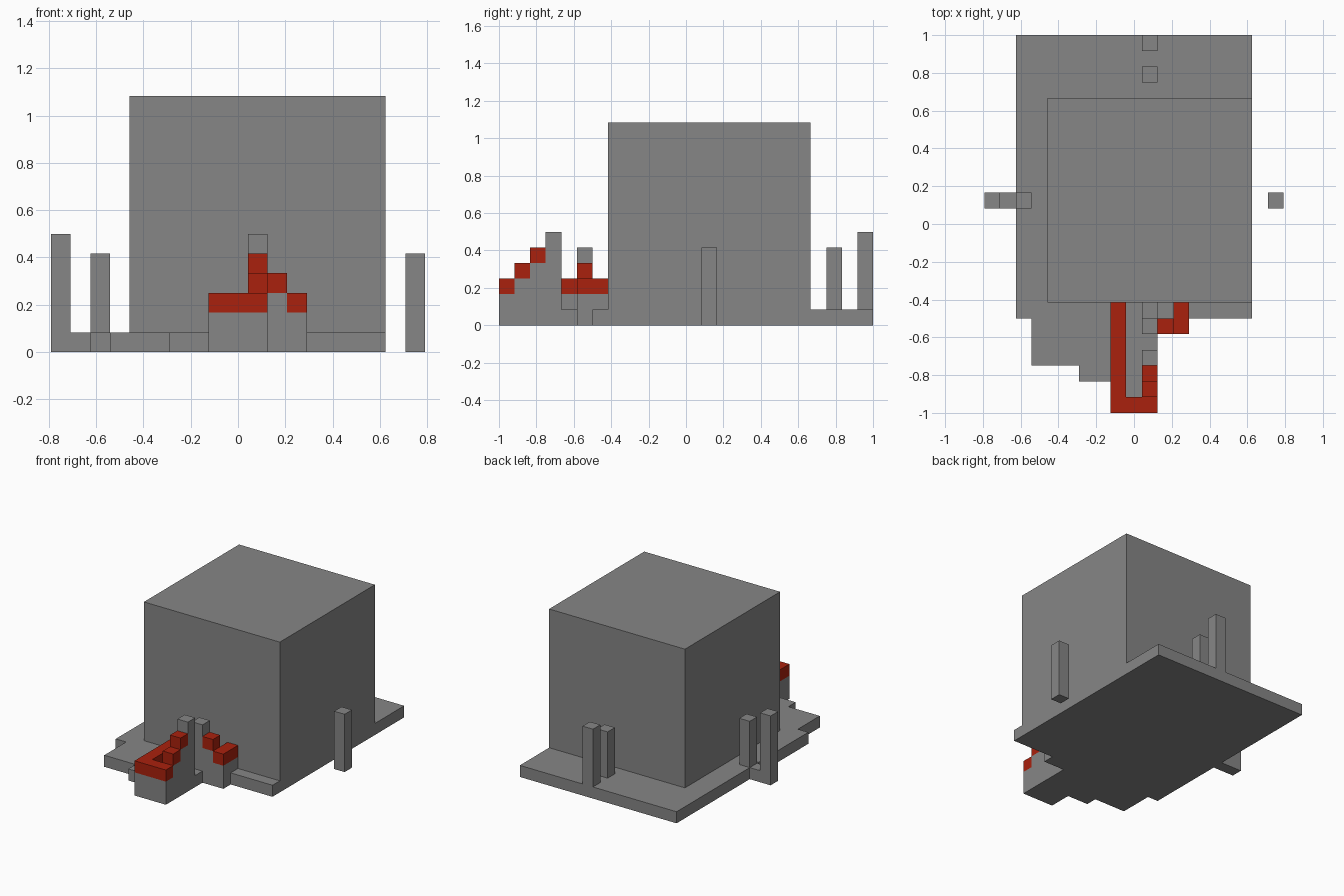
import bpy
import bmesh

cube = bpy.data.objects.get("Cube")
if cube:
    bpy.data.objects.remove(cube, do_unlink=True)

U = 1 / 12  # size of one block


def material(name, color):
    m = bpy.data.materials.new(name)
    m.use_nodes = True
    m.diffuse_color = color
    bsdf = next(n for n in m.node_tree.nodes if n.type == 'BSDF_PRINCIPLED')
    bsdf.inputs["Base Color"].default_value = color
    return m


GREY = material("stone grey", (0.24, 0.24, 0.24, 1))
RED = material("brick red", (0.40, 0.015, 0.004, 1))


def prism(name, outline, z0, z1, mat):
    """Extrude a block-grid outline from level z0 to level z1."""
    bm = bmesh.new()
    verts = [bm.verts.new(((x - 9.5) * U, (y - 12) * U, z0 * U)) for x, y in outline]
    face = bm.faces.new(verts)
    top = bmesh.ops.extrude_face_region(bm, geom=[face])["geom"]
    bmesh.ops.translate(bm, vec=(0, 0, (z1 - z0) * U),
                        verts=[v for v in top if isinstance(v, bmesh.types.BMVert)])
    bmesh.ops.recalc_face_normals(bm, faces=bm.faces)
    mesh = bpy.data.meshes.new(name)
    bm.to_mesh(mesh)
    bm.free()
    mesh.materials.append(mat)
    obj = bpy.data.objects.new(name, mesh)
    bpy.context.collection.objects.link(obj)
    return obj


def box(name, x, y, z0, z1, mat=GREY, w=1, d=1):
    return prism(name, [(x, y), (x + w, y), (x + w, y + d), (x, y + d)], z0, z1, mat)


# Stepped ground slab
prism("ground_slab",
      [(2, 6), (3, 6), (3, 3), (6, 3), (6, 2), (8, 2), (8, 0), (11, 0),
       (11, 5), (13, 5), (13, 6), (17, 6), (17, 24), (2, 24),
       (2, 14), (1, 14), (1, 13), (2, 13)], 0, 1, GREY)

# Main building
box("main_block", 4, 7, 1, 13, w=13, d=13)

# Porch: L-shaped wall with a red coping
porch = [(8, 0), (11, 0), (11, 1), (9, 1), (9, 7), (8, 7)]
prism("porch_wall", porch, 1, 2, GREY)
prism("porch_coping", porch, 2, 3, RED)

# Porch side wall rising in steps to the gate post
for i in (1, 2):
    box(f"porch_step_wall_{i}", 10, i, 1, 2 + i)
    box(f"porch_step_coping_{i}", 10, i, 2 + i, 3 + i, RED)
box("front_gate_post", 10, 3, 1, 6)
box("rear_gate_post", 10, 5, 1, 5)
box("low_wall", 10, 6, 1, 2)

# Side wall stepping down from the rear gate post
box("side_step_wall", 11, 5, 1, 3)
box("side_step_coping", 11, 5, 3, 4, RED)
box("side_wall", 12, 5, 1, 2, d=2)
box("side_wall_coping", 12, 5, 2, 3, RED, d=2)

# Free posts around the building
box("right_outer_post", 0, 13, 0, 6)
box("right_inner_post", 2, 13, 1, 5)
box("left_post", 18, 13, 0, 5)
box("back_outer_post", 10, 23, 1, 6)
box("back_inner_post", 10, 21, 1, 5)
